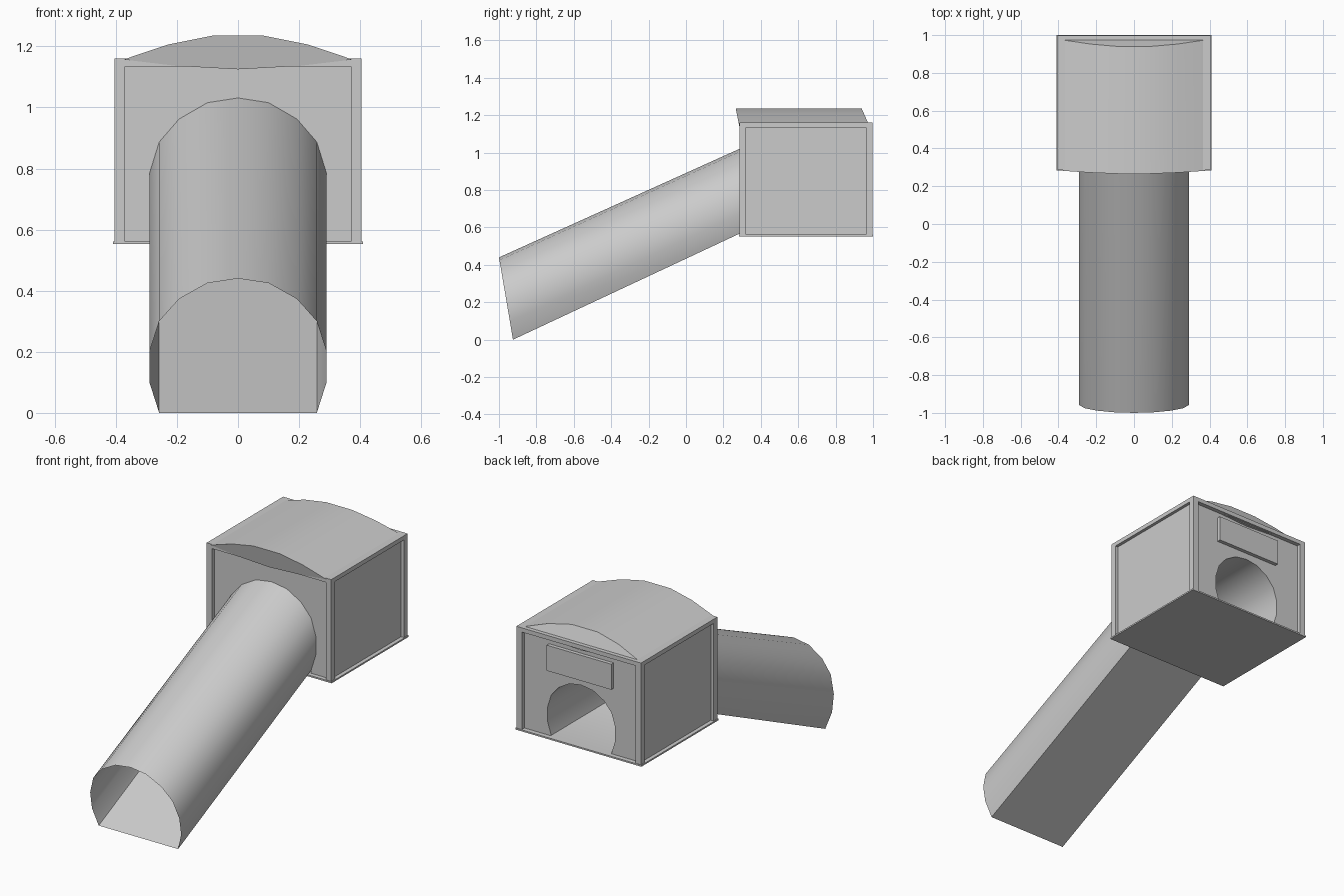
import bpy, math

cube = bpy.data.objects.get("Cube")
if cube:
    bpy.data.objects.remove(cube, do_unlink=True)

GREY = (0.6, 0.6, 0.6, 1)
mat = bpy.data.materials.new("light_grey")
mat.use_nodes = True
mat.diffuse_color = GREY
mat.node_tree.nodes["Principled BSDF"].inputs["Base Color"].default_value = GREY


def add(name, verts, faces, smooth=False):
    mesh = bpy.data.meshes.new(name)
    mesh.from_pydata(verts, [], faces)
    mesh.materials.append(mat)
    mesh.update()
    ob = bpy.data.objects.new(name, mesh)
    bpy.context.collection.objects.link(ob)
    if smooth:
        bpy.ops.object.select_all(action="DESELECT")
        ob.select_set(True)
        bpy.context.view_layer.objects.active = ob
        bpy.ops.object.shade_smooth_by_angle(angle=math.radians(35))
    return ob


def box(name, xs, ys, zs):
    verts = [(x, y, z) for z in zs for y in ys for x in xs]
    faces = [(0, 2, 3, 1), (4, 5, 7, 6), (0, 1, 5, 4),
             (2, 6, 7, 3), (0, 4, 6, 2), (1, 3, 7, 5)]
    return add(name, verts, faces)


def loft(name, rings, caps=False):
    n = len(rings[0])
    faces = [(r * n + i, r * n + (i + 1) % n, (r + 1) * n + (i + 1) % n, (r + 1) * n + i)
             for r in range(len(rings) - 1) for i in range(n)]
    if caps:
        last = (len(rings) - 1) * n
        faces += [tuple(reversed(range(n))), tuple(range(last, last + n))]
    return add(name, [v for ring in rings for v in ring], faces, smooth=True)


def mirrored(half):
    return half + [(-x, z) for x, z in reversed(half) if x]


# Flat-floored arch shared by the slide and the entrance
ARCH = mirrored([(-0.258, 0), (-0.29, 0.1), (-0.29, 0.2), (-0.258, 0.3),
                 (-0.193, 0.373), (-0.1, 0.425), (0, 0.44)])
FRONT, BACK, LOW, HIGH = 0.31, 0.972, 0.557, 1.14


def section(y, base, sx=1, sz=1, lean=0):
    return [(x * sx, y + lean * z, base + z * sz) for x, z in ARCH]


slide_mouth = section(-0.925, 0, lean=-0.17)
slide_top = section(FRONT, 0.578, sz=1.03)
inner = section(FRONT + 0.03, 0.565, 0.76, 0.79)
entrance = section(BACK, 0.565, 0.76, 0.79)
loft("slide_tube", [slide_mouth, slide_top])
loft("entrance_passage", [slide_top, inner, entrance])

# Front and back walls, notched around the arches
for name, arch in (("front_wall", slide_top), ("back_wall", entrance)):
    y, foot = arch[0][1], arch[0][0]
    outline = [(-0.39, y, LOW), (foot, y, LOW), *arch,
               (-foot, y, LOW), (0.39, y, LOW), (0.39, y, HIGH), (-0.39, y, HIGH)]
    add(name, outline, [tuple(range(len(outline)))])

# Side panels and corner posts
for side, s in (("left", 1), ("right", -1)):
    box(side + "_panel", sorted((s * 0.375, s * 0.387)), (0.3, 0.98), (LOW, HIGH))
    for end, ys in (("front", (0.287, 0.322)), ("back", (0.962, 0.997))):
        box(f"{end}_{side}_post", sorted((s * 0.37, s * 0.405)), ys, (LOW, HIGH))

# Base and ceiling slabs
box("base_plate", (-0.41, 0.41), (0.284, 1.0), (0.553, 0.562))
box("top_frame", (-0.405, 0.405), (0.287, 0.997), (1.135, 1.16))

# Curved roof with leaning ends
ROOF = mirrored([(-0.375, 1.157), (-0.23, 1.206), (-0.085, 1.235)])
ROOF += [(0.2, 1.136), (0, 1.125), (-0.2, 1.136)]
loft("curved_roof", [[(x, 0.288 - (z - 1.125) * 0.2, z) for x, z in ROOF],
                     [(x, 0.975 - (z - 1.155) * 0.44, z) for x, z in ROOF]], caps=True)

# Plain board over the entrance
box("entrance_board", (-0.21, 0.21), (0.965, 0.994), (0.95, 1.1))
